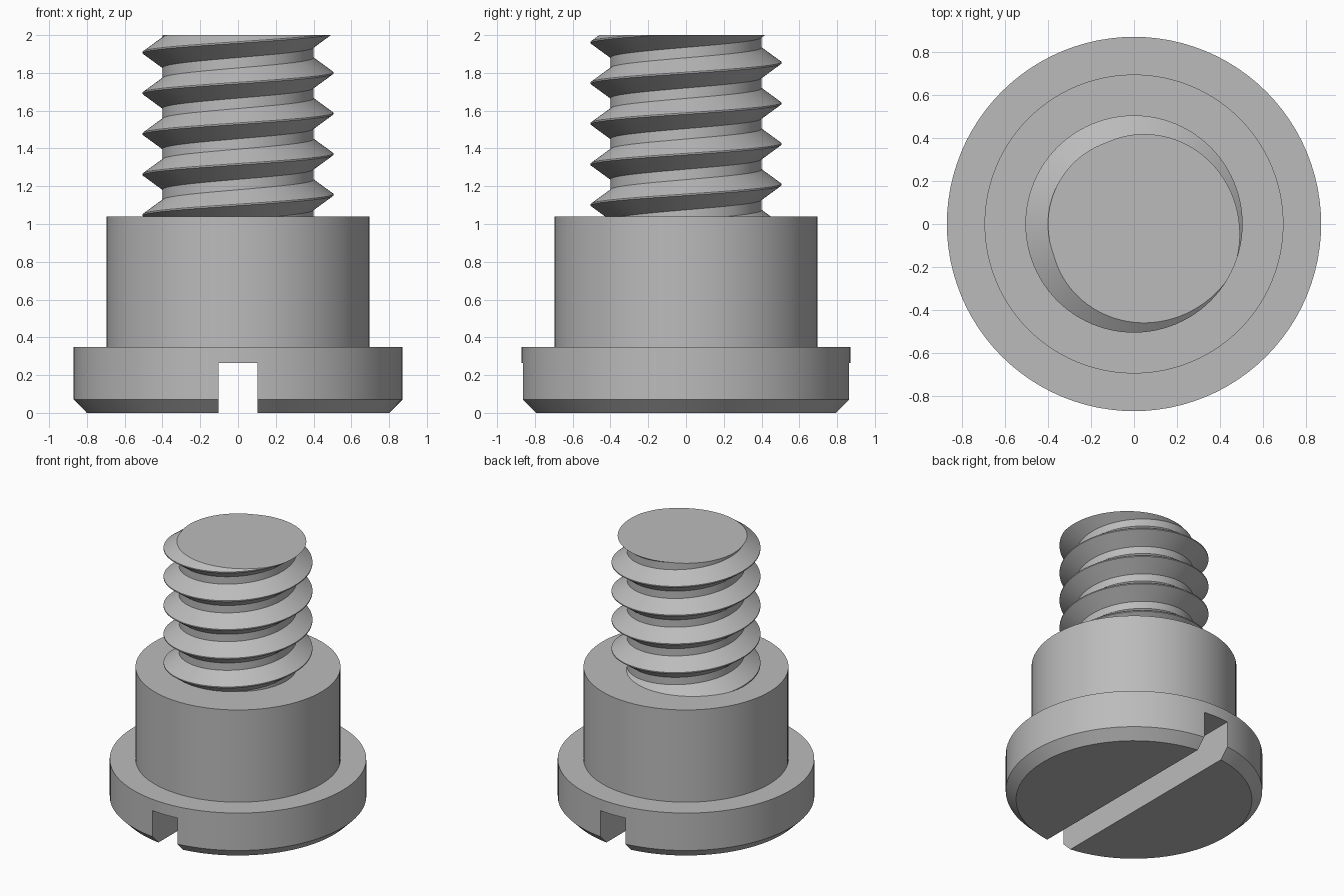
import bpy, bmesh
from math import cos, sin, pi, radians

if "Cube" in bpy.data.objects:
    bpy.data.objects.remove(bpy.data.objects["Cube"])

STEPS = 96           # sides per turn
PITCH = 0.215
ROOT, CREST = 0.40, 0.505
SHOULDER_TOP, TIP = 1.04, 2.0

grey = bpy.data.materials.new("steel grey")
grey.use_nodes = True
grey.diffuse_color = (0.5, 0.5, 0.5, 1)
grey.node_tree.nodes["Principled BSDF"].inputs["Base Color"].default_value = (0.5, 0.5, 0.5, 1)


def add_object(name, bm):
    bmesh.ops.recalc_face_normals(bm, faces=bm.faces)
    mesh = bpy.data.meshes.new(name)
    bm.to_mesh(mesh)
    bm.free()
    mesh.materials.append(grey)
    obj = bpy.data.objects.new(name, mesh)
    bpy.context.collection.objects.link(obj)
    return obj


def activate(obj):
    bpy.ops.object.select_all(action="DESELECT")
    obj.select_set(True)
    bpy.context.view_layer.objects.active = obj


def smooth(obj):
    activate(obj)
    bpy.ops.object.shade_smooth_by_angle(angle=radians(25))


# Head and shoulder: one turned profile
profile = [(0.80, 0), (0.87, 0.07), (0.87, 0.35), (0.695, 0.35), (0.695, SHOULDER_TOP)]
bm = bmesh.new()
rings = [[bm.verts.new((r * cos(2 * pi * i / STEPS), r * sin(2 * pi * i / STEPS), z))
          for i in range(STEPS)] for r, z in profile]
for low, high in zip(rings, rings[1:]):
    for i in range(STEPS):
        j = (i + 1) % STEPS
        bm.faces.new((low[i], low[j], high[j], high[i]))
bm.faces.new(rings[0])
bm.faces.new(rings[-1])
body = add_object("head_and_shoulder", bm)

# Driver slot across the head
bm = bmesh.new()
bmesh.ops.create_cube(bm, size=1)
bmesh.ops.scale(bm, vec=(0.205, 2.4, 0.53), verts=bm.verts)
cutter = add_object("slot_cutter", bm)
cutter.hide_render = True
cut = body.modifiers.new("slot", "BOOLEAN")
cut.operation = "DIFFERENCE"
cut.solver = "EXACT"
cut.object = cutter
activate(body)
bpy.ops.object.modifier_apply(modifier=cut.name)
bpy.data.objects.remove(cutter)
smooth(body)

# Threaded shank: a V-shaped profile swept along a right-handed helix
section = [(ROOT, -0.08), (CREST, -0.004), (CREST, 0.004), (ROOT, 0.08), (ROOT, PITCH - 0.08)]
start = 1.155 - 2 * PITCH
bm = bmesh.new()
previous = None
for i in range(STEPS * 7 + 1):
    a = 2 * pi * i / STEPS
    row = [bm.verts.new((r * cos(a), r * sin(a), start + PITCH * i / STEPS + dz))
           for r, dz in section]
    if previous:
        for k in range(len(section) - 1):
            bm.faces.new((previous[k], row[k], row[k + 1], previous[k + 1]))
    previous = row
bmesh.ops.remove_doubles(bm, verts=bm.verts, dist=0.0005)

# Trim both ends flat and cap them
for z, side in ((SHOULDER_TOP - 0.005, -1), (TIP, 1)):
    geom = bm.verts[:] + bm.edges[:] + bm.faces[:]
    result = bmesh.ops.bisect_plane(bm, geom=geom, plane_co=(0, 0, z),
                                    plane_no=(0, 0, side), clear_outer=True)
    rim = [e for e in result["geom_cut"] if isinstance(e, bmesh.types.BMEdge)]
    bmesh.ops.edgeloop_fill(bm, edges=rim)
smooth(add_object("threaded_shank", bm))
